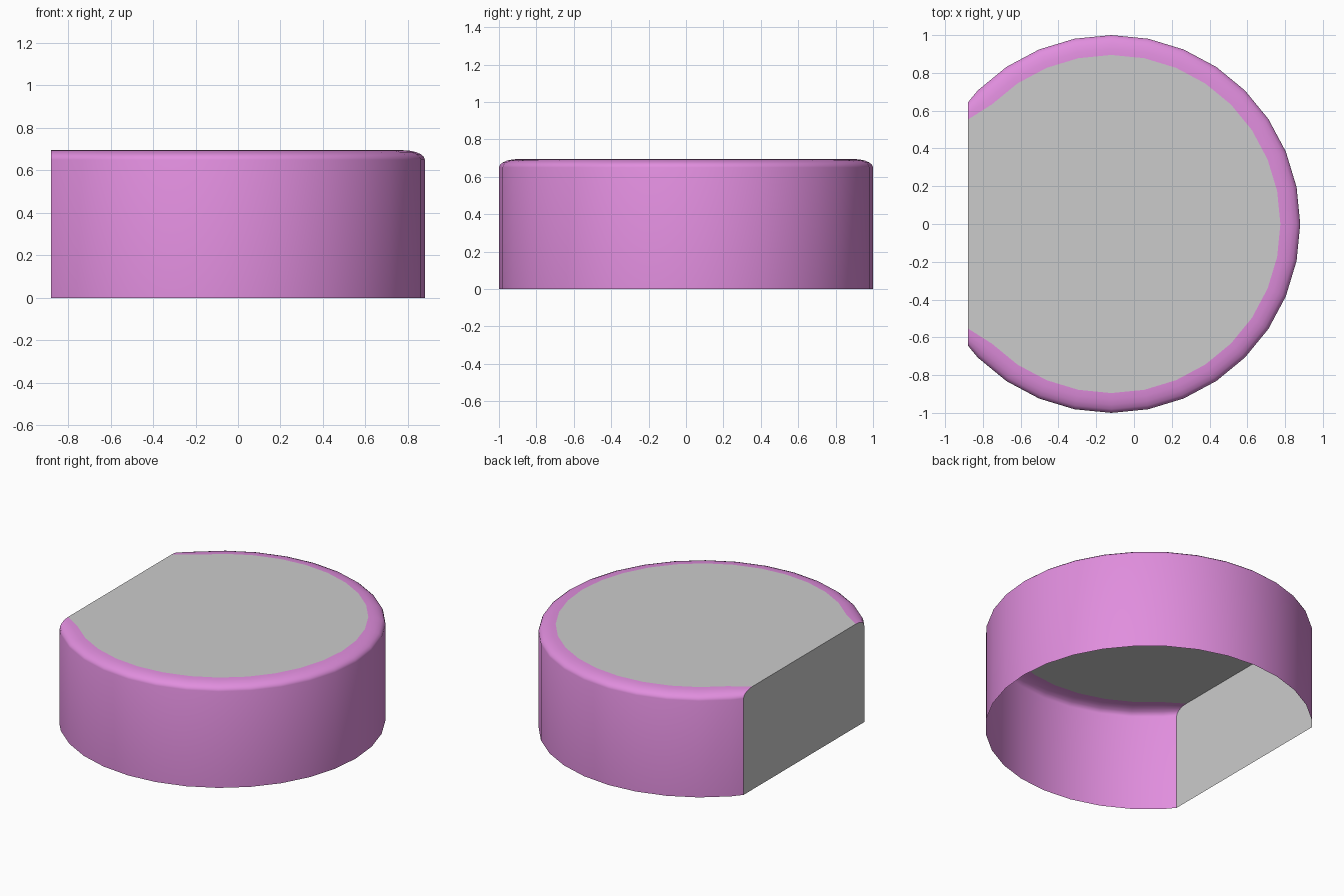
import bpy, bmesh
from math import sin, cos, pi

if "Cube" in bpy.data.objects:
    bpy.data.objects.remove(bpy.data.objects["Cube"])

CX, CUT, TOP = -0.12, -0.88, 0.695      # circle centre, flat side, height
BEVEL_W, BEVEL_H, STEPS = 0.105, 0.045, 5


def outline(inset, z):
    """D-shaped open outline, anticlockwise from the flat's front end to its back end."""
    r = 1.0 - inset
    y_end = 0.643 - inset * 0.86
    arc = [(CX + r * cos(i * pi / 16), r * sin(i * pi / 16), z) for i in range(-12, 13)]
    return [(CUT, -y_end, z)] + arc + [(CUT, y_end, z)]


# profile of the wall: straight side, then a rounded shoulder
profile = [(0.0, 0.0)]
for k in range(STEPS + 1):
    a = k / STEPS * pi / 2
    profile.append((BEVEL_W * (1 - cos(a)), TOP - BEVEL_H * (1 - sin(a))))
rings = [outline(inset, z) for inset, z in profile]


def make_object(name, build):
    bm = bmesh.new()
    build(bm)
    mesh = bpy.data.meshes.new(name)
    bm.to_mesh(mesh)
    bm.free()
    obj = bpy.data.objects.new(name, mesh)
    bpy.context.collection.objects.link(obj)
    return obj


def wall(bm):
    rows = [[bm.verts.new(p) for p in ring] for ring in rings]
    for low, high in zip(rows, rows[1:]):
        for i in range(len(low) - 1):
            f = bm.faces.new((low[i], low[i + 1], high[i + 1], high[i]))
            f.smooth = True


def top(bm):
    bm.faces.new([bm.verts.new(p) for p in rings[-1]])


def flat_side(bm):
    front = [r[0] for r in rings]
    back = [r[-1] for r in reversed(rings)]
    bm.faces.new([bm.verts.new(p) for p in front + back])
    bm.normal_update()
    for f in bm.faces:
        if f.normal.x > 0:
            f.normal_flip()


# curved wall with rounded shoulder, open underneath
pink = bpy.data.materials.new("pink")
pink.diffuse_color = (0.75, 0.27, 0.73, 1)
pink.use_nodes = True
pink.node_tree.nodes["Principled BSDF"].inputs["Base Color"].default_value = pink.diffuse_color
make_object("curved_wall", wall).data.materials.append(pink)

# grey top plate and flat side panel
make_object("top_plate", top)
make_object("flat_side_panel", flat_side)
